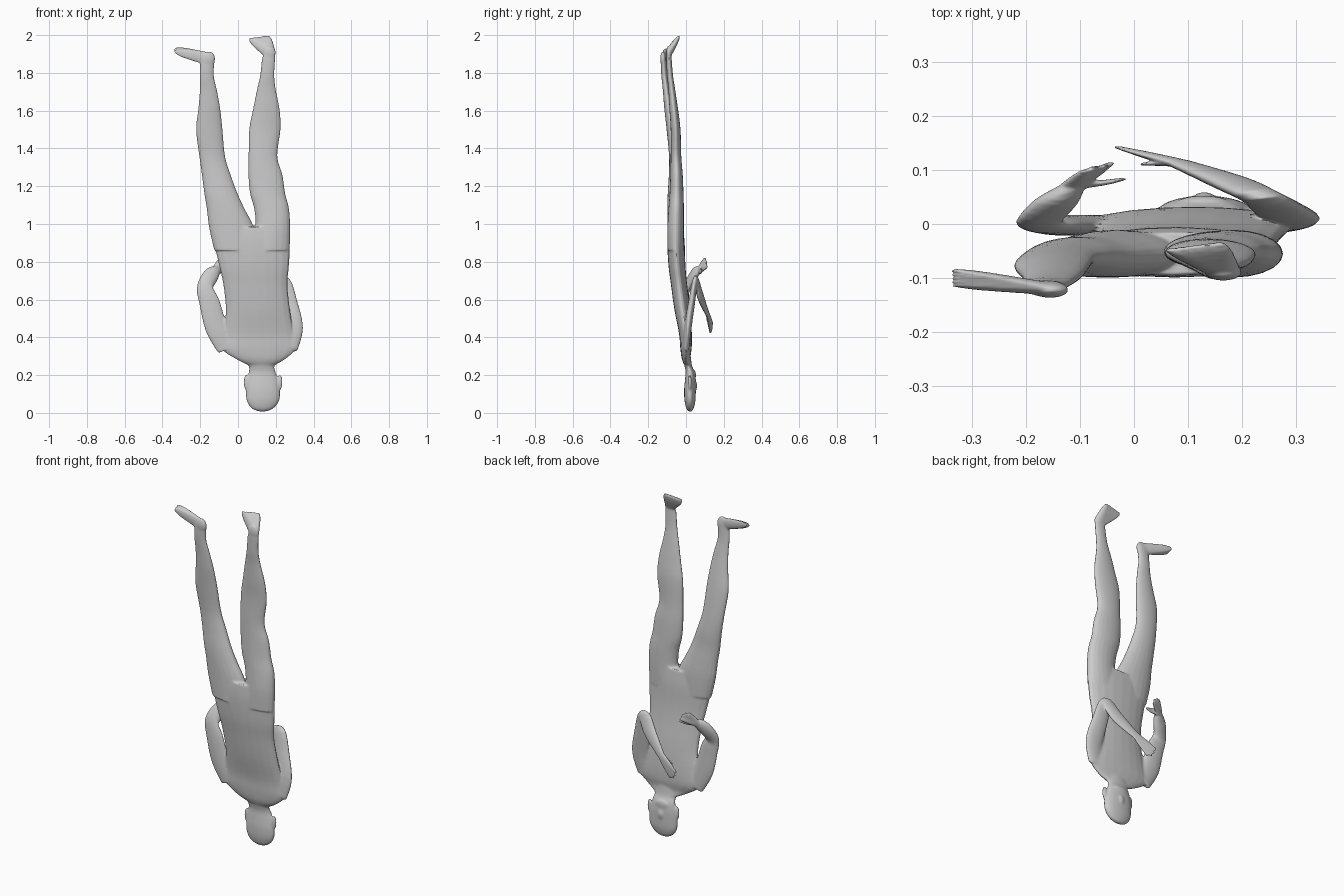
import bpy, bmesh, math
from mathutils import Vector, Matrix

K = 0.33            # the figure is squashed front to back by this factor
SIDES = 20
bm = bmesh.new()


def smooth_path(pts, steps=4):
    """Catmull-Rom interpolation of position and radius together."""
    out = []
    for i in range(len(pts) - 1):
        p0, p1, p2 = pts[max(i - 1, 0)], pts[i], pts[i + 1]
        p3 = pts[min(i + 2, len(pts) - 1)]
        for s in range(steps):
            t = s / steps
            out.append([0.5 * (2 * b + (c - a) * t + (2 * a - 5 * b + 4 * c - d) * t * t
                               + (3 * b - a - 3 * c + d) * t ** 3)
                        for a, b, c, d in zip(p0, p1, p2, p3)])
    return out + [list(pts[-1])]


def skin_rings(rings):
    loops = [[bm.verts.new(v) for v in r] for r in rings]
    for a, b in zip(loops, loops[1:]):
        for i in range(SIDES):
            j = (i + 1) % SIDES
            bm.faces.new((a[i], a[j], b[j], b[i]))
    bm.faces.new(loops[0][::-1])
    bm.faces.new(loops[-1])


ANG = [2 * math.pi * i / SIDES for i in range(SIDES)]


def loft(pts):
    """Horizontal ellipses: x, y, z, half width, half depth."""
    skin_rings([[(x + rx * math.cos(a), (y + ry * math.sin(a)) / K, z) for a in ANG]
                for x, y, z, rx, ry in smooth_path(pts)])


def tube(pts):
    """Round tube: x, y, z, radius."""
    path = smooth_path(pts)
    co = [Vector((x, y / K, z)) for x, y, z, r in path]
    rings = []
    n = None
    for i, c in enumerate(co):
        t = (co[min(i + 1, len(co) - 1)] - co[max(i - 1, 0)]).normalized()
        n = t.orthogonal() if n is None else n - t * n.dot(t)
        n.normalize()
        b = t.cross(n)
        r = max(path[i][3], 0.004)
        rings.append([c + (n * math.cos(a) + b * math.sin(a)) * r for a in ANG])
    skin_rings(rings)


def digits(root, tips, r0, r1, r2, knuckle=0.55):
    """Fan of fingers or toes sharing one palm or sole."""
    for tip in tips:
        k = [a + (b - a) * knuckle for a, b in zip(root, tip)]
        tube([(*root, r0), (*k, r1), (*tip, r2)])


def ball(c, r):
    m = Matrix.Translation((c[0], c[1] / K, c[2])) @ Matrix.Diagonal((*r, 1))
    bmesh.ops.create_uvsphere(bm, u_segments=20, v_segments=12, radius=1, matrix=m)


# trunk, from neck base up to hips
loft([(.125, .012, .25, .065, .02), (.12, .0, .285, .13, .022), (.11, .0, .34, .195, .03),
      (.11, -.003, .42, .185, .034), (.105, -.02, .55, .17, .042), (.092, -.037, .68, .17, .043),
      (.085, -.048, .78, .185, .045), (.075, -.053, .9, .2, .046), (.07, -.055, .985, .19, .04)])

# head and neck
loft([(.13, .022, .008, .02, .008), (.13, .021, .025, .058, .02), (.132, .021, .065, .086, .029),
      (.132, .021, .12, .09, .031), (.13, .023, .17, .083, .029), (.128, .022, .215, .071, .024),
      (.125, .012, .25, .066, .02), (.125, .005, .3, .07, .02)])
ball((.128, .038, .2), (.05, .045, .03))
tube([(.13, .045, .105, .01), (.13, .054, .145, .016), (.13, .046, .16, .012)])
for ex in (.044, .222):
    ball((ex, .02, .163), (.013, .03, .04))

# legs
loft([(-.02, -.055, .86, .105, .043), (-.035, -.055, .98, .118, .044), (-.065, -.058, 1.08, .1, .041),
      (-.09, -.06, 1.16, .088, .037), (-.115, -.058, 1.26, .076, .033), (-.137, -.062, 1.36, .068, .028),
      (-.152, -.077, 1.5, .07, .026), (-.152, -.092, 1.61, .058, .023), (-.157, -.105, 1.71, .045, .018),
      (-.166, -.115, 1.79, .037, .016), (-.16, -.12, 1.88, .038, .015)])
loft([(.165, -.055, .86, .108, .043), (.184, -.055, .98, .092, .044), (.178, -.052, 1.08, .092, .041),
      (.157, -.05, 1.16, .093, .037), (.145, -.05, 1.26, .09, .033), (.132, -.053, 1.36, .076, .028),
      (.142, -.055, 1.5, .083, .026), (.15, -.065, 1.61, .07, .023), (.15, -.075, 1.71, .05, .018),
      (.155, -.085, 1.79, .037, .016), (.162, -.09, 1.88, .035, .014)])

# feet
ball((-.155, -.122, 1.875), (.034, .045, .038))
ball((.165, -.09, 1.905), (.034, .045, .04))
digits((-.16, -.12, 1.875), [(-.335, -.085 - .007 * i, 1.926 - .003 * i) for i in range(5)],
       .034, .023, .009, .7)
digits((.165, -.088, 1.91), [(.062 + .024 * i, -.046 + .003 * i, 1.98 + .003 * i) for i in range(5)],
       .034, .022, .009, .7)

# arms
tube([(-.06, 0, .34, .05), (-.115, -.002, .45, .058), (-.15, -.002, .58, .054), (-.175, .005, .66, .043),
      (-.145, .04, .725, .042), (-.115, .068, .755, .026)])
tube([(.265, 0, .34, .05), (.288, .01, .45, .056), (.265, .03, .58, .05), (.235, .05, .69, .042),
      (.18, .076, .62, .042), (.085, .112, .53, .025)])

# hands
digits((-.115, .07, .758), [(-.04, .114, .775), (-.05, .11, .8), (-.07, .107, .815), (-.09, .1, .82)],
       .024, .017, .008)
tube([(-.115, .07, .758, .02), (-.06, .076, .75, .016), (-.015, .084, .745, .008)])
digits((.085, .112, .53), [(-.035, .143, .47), (-.025, .14, .445), (-.01, .135, .425), (.012, .128, .42)],
       .024, .017, .008)
tube([(.085, .112, .53, .02), (.045, .112, .51, .015), (.01, .11, .495, .008)])

# fuse everything into one smooth skin
bmesh.ops.recalc_face_normals(bm, faces=bm.faces)
mesh = bpy.data.meshes.new("body")
bm.to_mesh(mesh)
bm.free()
body = bpy.data.objects.new("inverted_figure_body", mesh)
bpy.context.collection.objects.link(body)
body.scale = (1, K, 1)
fuse = body.modifiers.new("fuse", 'REMESH')
fuse.mode = 'VOXEL'
fuse.voxel_size = 0.007
fuse.use_smooth_shade = True
relax = body.modifiers.new("relax", 'SMOOTH')
relax.factor = 0.5
relax.iterations = 5
